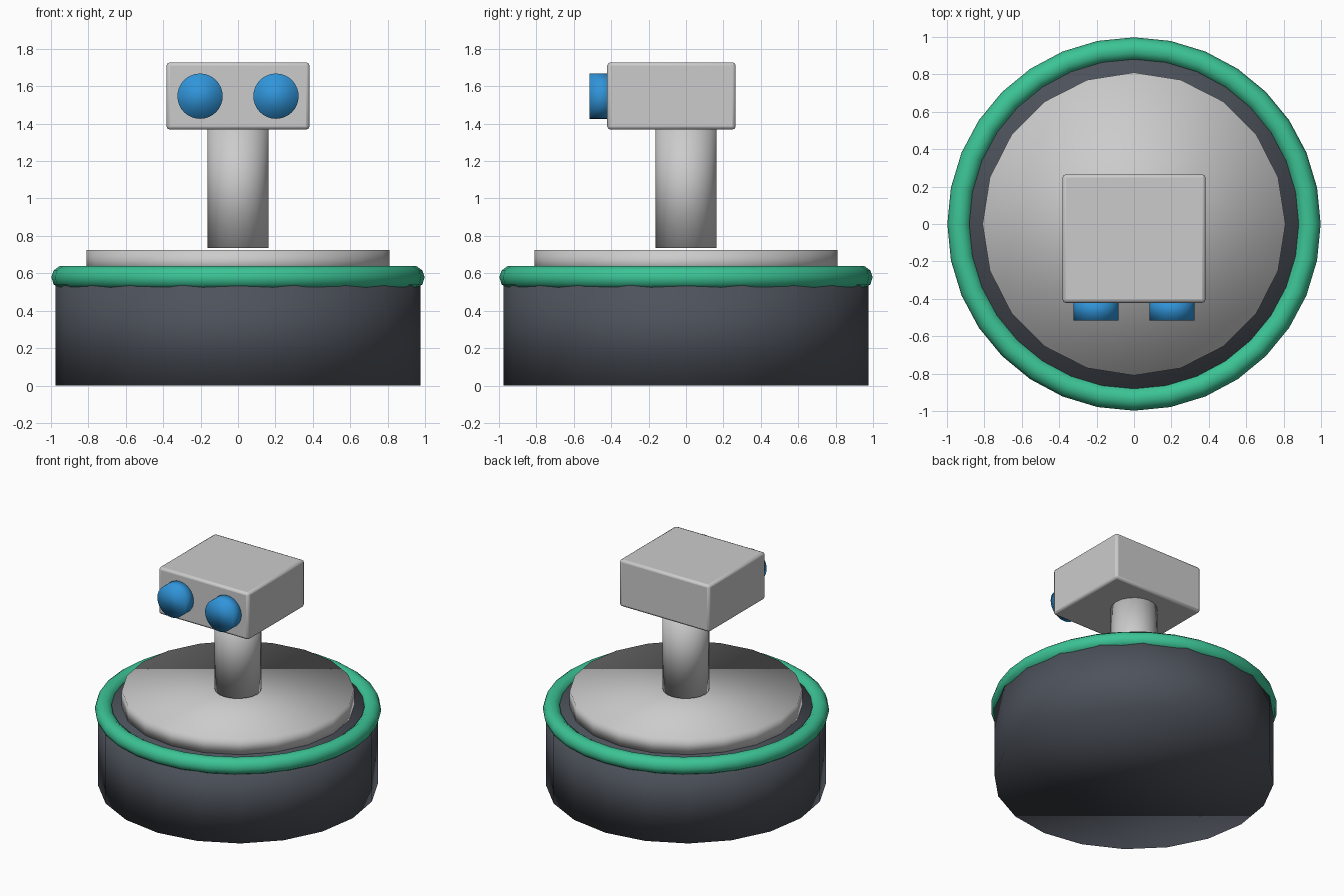
import bpy
from math import radians

if "Cube" in bpy.data.objects:
    bpy.data.objects.remove(bpy.data.objects["Cube"])


def material(name, rgb):
    m = bpy.data.materials.new(name)
    m.diffuse_color = (*rgb, 1)
    m.use_nodes = True
    m.node_tree.nodes["Principled BSDF"].inputs["Base Color"].default_value = m.diffuse_color
    return m


def finish(name, mat=None):
    ob = bpy.context.object
    ob.name = name
    if mat:
        ob.data.materials.append(mat)
    bpy.ops.object.shade_smooth()
    return ob


def cylinder(name, radius, z0, z1, sides, mat=None):
    bpy.ops.mesh.primitive_cylinder_add(vertices=sides, radius=radius, depth=z1 - z0,
                                        location=(0, 0, (z0 + z1) / 2))
    return finish(name, mat)


dark = material("dark_shell", (0.075, 0.085, 0.105))
green = material("green_bumper", (0.045, 0.55, 0.30))
blue = material("blue_lens", (0.03, 0.30, 0.70))

# Body drum, top deck and neck
cylinder("base", 0.975, 0, 0.605, 20, dark)
cylinder("deck", 0.81, 0.60, 0.725, 20)
cylinder("neck", 0.163, 0.735, 1.39, 20)

# Bumper ring around the upper rim
bpy.ops.mesh.primitive_torus_add(major_segments=32, minor_segments=10, major_radius=0.935,
                                 minor_radius=0.063, location=(0, 0, 0.578))
finish("bumper_ring", green)

# Head block with softened edges
bpy.ops.mesh.primitive_cube_add(size=1, location=(0, -0.078, 1.548))
head = bpy.context.object
head.name = "head"
head.scale = (0.765, 0.687, 0.36)
bpy.ops.object.transform_apply(location=False, rotation=False, scale=True)
bevel = head.modifiers.new("soft_edges", "BEVEL")
bevel.width = 0.018
bevel.segments = 2
bpy.ops.object.shade_smooth_by_angle(angle=radians(30))

# Two round eyes on the front
for side, label in ((-1, "left"), (1, "right")):
    bpy.ops.mesh.primitive_cylinder_add(vertices=32, radius=0.121, depth=0.13,
                                        location=(side * 0.203, -0.452, 1.547),
                                        rotation=(radians(90), 0, 0))
    finish("eye_" + label, blue)
